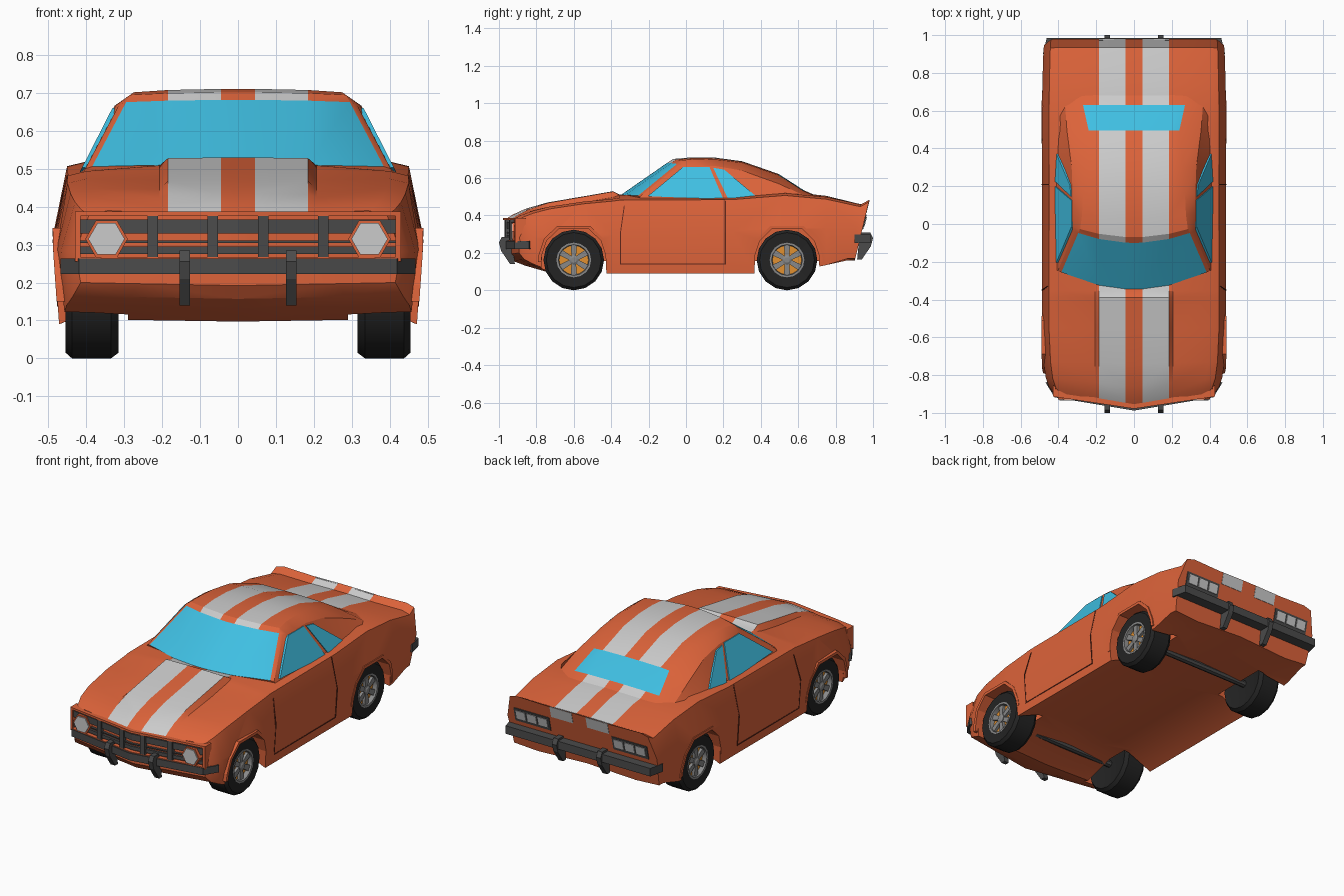
import bpy, bmesh, math

if "Cube" in bpy.data.objects:
    bpy.data.objects.remove(bpy.data.objects["Cube"])


def material(name, *rgb):
    m = bpy.data.materials.new(name)
    m.diffuse_color = (*rgb, 1)
    m.use_nodes = True
    m.node_tree.nodes["Principled BSDF"].inputs["Base Color"].default_value = m.diffuse_color
    return m


ORANGE = material("orange_paint", .72, .125, .042)
STRIPE = material("stripe_paint", .52, .52, .52)
GLASS = material("blue_glass", .05, .52, .76)
DARK = material("dark_trim", .07, .07, .07)
TYRE = material("tyre_rubber", .017, .017, .017)
AMBER = material("wheel_disc", .75, .28, .03)
LAMP = material("lamp", .6, .6, .6)
METAL = material("wheel_metal", .25, .25, .25)
SEAM = material("seam", .12, .02, .01)


def clamp(t):
    return max(0, min(1, t))


def loft(name, rings, mats, wrap=True, pick=None, smooth=False):
    """Skin rings of points, cap both ends, mirror over x = 0."""
    bm = bmesh.new()
    rows = [[bm.verts.new(p) for p in r] for r in rings]
    n = len(rows[0])
    for i in range(len(rows) - 1):
        for j in range(n if wrap else n - 1):
            k = (j + 1) % n
            f = bm.faces.new((rows[i][j], rows[i][k], rows[i + 1][k], rows[i + 1][j]))
            f.material_index = pick(i, j) if pick else 0
    bm.faces.new(rows[0])
    bm.faces.new(rows[-1])
    bmesh.ops.recalc_face_normals(bm, faces=bm.faces)
    if smooth:
        for f in bm.faces:
            f.smooth = True
        for e in bm.edges:
            e.smooth = e.calc_face_angle(0) < math.radians(28)
    me = bpy.data.meshes.new(name)
    bm.to_mesh(me)
    bm.free()
    for m in mats:
        me.materials.append(m)
    ob = bpy.data.objects.new(name, me)
    bpy.context.collection.objects.link(ob)
    ob.modifiers.new("mirror", 'MIRROR')
    return ob


def prism(name, pts, axis, a, b, mat):
    """Extrude a 2D outline: axis x takes (y, z), y takes (x, z), z takes (x, y)."""
    put = {'x': lambda p, t: (t, *p), 'y': lambda p, t: (p[0], t, p[1]), 'z': lambda p, t: (*p, t)}[axis]
    return loft(name, [[put(p, t) for p in pts] for t in (a, b)], [mat])


def lathe(name, profile, y, mat, sides=16):
    """Turn a (radius, x) profile about the wheel axis at y."""
    ang = [2 * math.pi * i / sides for i in range(sides)]
    return loft(name, [[(x, y + r * math.cos(t), .162 + r * math.sin(t)) for t in ang] for r, x in profile],
                [mat], smooth=True)


def vee(front, back, start, end):
    """Plan outline following the pointed nose between two x positions."""
    return [(start, front + .15 * start), (end, front + .15 * end), (end, back + .15 * end), (start, back + .15 * start)]


# Main body: y, top z, shoulder z, widest x, sill z
stations = [
    (-.955, .386, .378, .43, .20), (-.925, .405, .392, .45, .165), (-.86, .435, .412, .467, .14),
    (-.74, .470, .435, .479, .105), (-.55, .502, .462, .487, .09), (-.39, .530, .477, .487, .09),
    (-.355, .512, .482, .487, .09), (.25, .50, .485, .486, .09), (.53, .53, .507, .488, .09),
    (.75, .505, .487, .485, .135), (.935, .46, .447, .48, .17), (.98, .482, .472, .477, .17),
]
sections = []
for y, zc, zs, wm, zb in stations:
    bulge = .003 + .03 * clamp((y + .945) / .3) * (y < -.37)
    zf = .155 if y > -.6 else zb - .003
    ws, wb, sweep, rake = wm - .037, wm - .015, .15 * clamp((-y - .7) / .245), .24 * (y > .9)
    half = [(0, zc), (.045, zc), (.185, zc - .002), (.207, zc - bulge), (ws - .05, zs + .012), (ws, zs),
            (wm, .31 + .03 * y), (wb, zb), (wb - .15, max(zf, zb - .01)), (0, zf + .02 * (y > -.6) - .005 * (y < -.6))]
    sections.append([(x, y + sweep * x - rake * (zc - z), z) for x, z in half])
body = loft("body", sections, [ORANGE, STRIPE], False, lambda i, j: int(j == 1), True)

# Wheel arches, tyres, wheels and axles
half_arch = [(-.174, .10), (-.17, .19), (-.145, .265), (-.08, .328)]
arch = half_arch + [(-y, z) for y, z in reversed(half_arch)]
for end, yc in (("front", -.60), ("rear", .54)):
    inner = [(yc + y, z) for y, z in arch]
    cut = prism(end + "_arch_cutter", [(yc - .174, -.1)] + inner + [(yc + .174, -.1)], 'x', .29, .7, ORANGE)
    cut.hide_render = True
    cut.display_type = 'WIRE'
    b = body.modifiers.new("arch", 'BOOLEAN')
    b.object, b.solver = cut, 'EXACT'
    # Lip leans with the body side, so it ends flush at the sill
    lip = [(y, max(z, .15)) for y, z in arch]
    edge = [(yc + y * 1.1, .15 + (z - .15) * 1.09) for y, z in lip] + [(yc + y, z) for y, z in reversed(lip)]
    loft(end + "_arch_lip", [[(.462 + .07 * (min(z, .3) - .1) + d, y, z) for y, z in edge] for d in (-.02, .013)], [ORANGE])
    lathe(end + "_tyre", [(.09, .33), (.147, .315), (.162, .335), (.162, .438), (.147, .455), (.09, .452), (.085, .42)],
          yc, TYRE)
    lathe(end + "_rim", [(.093, .42), (.093, .454), (.082, .454), (.078, .424)], yc, METAL)
    lathe(end + "_wheel_disc", [(.079, .41), (.079, .428)], yc, AMBER)
    lathe(end + "_hub", [(.026, .42), (.026, .448), (.015, .454)], yc, METAL, 8)
    lathe(end + "_axle", [(.02, 0), (.02, .33)], yc, DARK, 8)
    for i in range(6):
        t = math.pi * (i / 3 + 1 / 6)
        c, s = math.cos(t), math.sin(t)
        blade = [(.02, -.012), (.085, -.017), (.085, .017), (.02, .012)]
        prism(end + "_spoke", [(yc + r * c - w * s, .162 + r * s + w * c) for r, w in blade], 'x', .424, .444, METAL)

# Cabin: y, centre z, roof edge x z, side top x z; the last section sinks into the deck
cabin = [
    (-.345, .512, .385, .506, .403, .500), (-.10, .682, .295, .676, .315, .667),
    (-.07, .702, .285, .695, .322, .668), (.03, .711, .275, .702, .325, .667),
    (.16, .709, .27, .699, .325, .664), (.30, .690, .26, .682, .33, .640),
    (.495, .622, .24, .616, .355, .570), (.63, .535, .27, .530, .365, .508), (.71, .50, .28, .495, .36, .48),
]
rings = []
for y, zc, we, ze, ws, zs in cabin:
    sweep = .6 * clamp((.13 - y) / .23)
    half = [(0, zc), (.045, zc), (.185, (zc * 2 + ze) / 3), (we, ze), (ws, zs), (.42, .475), (0, .45)]
    rings.append([(x, y + sweep * x * x, z) for x, z in half])


def cabin_paint(i, j):
    return 2 if j < 3 and i in (0, 6) else int(j == 1)


loft("cabin", rings, [ORANGE, STRIPE, GLASS], False, cabin_paint, True)

# Side windows, lying on the leaning cabin side
for name, pts in (("door_window", [(-.205, .503), (-.015, .66), (.125, .66), (.20, .487)]),
                  ("quarter_window", [(.145, .655), (.205, .645), (.37, .507), (.225, .49)])):
    loft(name, [[(.42 - .51 * (z - .475) + d, y, z) for y, z in pts] for d in (-.02, .006)], [GLASS])

# Door seam, following the body side
seam = []
for y, z in ((-.33, .45), (-.35, .31), (-.35, .14), (.21, .14), (.21, .31), (.21, .48)):
    x = .488 - (.31 - z) * .07 if z < .32 else .488 - (z - .31) * .215
    s = .003 if y < 0 else -.003
    seam.append([(x + d, y + e * s, z + e * .003) for d, e in ((-.006, -1), (.001, -1), (.001, 1), (-.006, 1))])
loft("door_seam", seam, [SEAM])

# Front: grille surround, bars, posts, headlights
for z in (.255, .375):
    prism("grille_surround", vee(-.978, -.935, 0, .43), 'z', z, z + .012, ORANGE)
prism("grille_end", vee(-.978, -.92, .415, .43), 'z', .255, .387, ORANGE)
for z, h in ((.330, .036), (.305, .006), (.275, .02)):
    prism("grille_bar", vee(-.968, -.94, 0, .415), 'z', z, z + h, DARK)
for x in (.067, .225):
    prism("grille_post", vee(-.978, -.94, x - .014, x + .014), 'z', .266, .375, DARK)
for name, r, y, mat in (("headlight_rim", .056, -.928, ORANGE), ("headlight", .048, -.934, LAMP)):
    prism(name, [(.347 + r * math.cos(i * math.pi / 3), .315 + r * math.sin(i * math.pi / 3)) for i in range(6)],
          'y', y, -.87, mat)

# Bumpers and overriders
prism("front_bumper", [(0, -.988), (.42, -.918), (.468, -.84), (.45, -.83), (.40, -.87), (0, -.93)],
      'z', .222, .263, DARK)
prism("rear_bumper", [(0, .986), (.462, .986), (.482, .90), (.44, .90), (0, .91)], 'z', .252, .298, DARK)
guard = [(-.985, .285), (-1, .255), (-.988, .21), (-.94, .14), (-.915, .14), (-.93, .285)]
prism("front_overrider", guard, 'x', .126, .155, DARK)
prism("rear_overrider", [(-y, z + .025) for y, z in guard], 'x', .126, .155, DARK)


# Tail lights and stripes on the raked tail
def tail(name, z0, z1, out, x, width, mat):
    rear = [(.98 - .24 * (.482 - z) + out, z) for z in (z0, z1)]
    prism(name, rear + [(y - .006 - out, z) for y, z in reversed(rear)], 'x', x, x + width, mat)


tail("tail_panel", .325, .405, .005, .20, .225, DARK)
for i in range(3):
    tail("tail_light", .342, .392, .009, .213 + i * .07, .058, LAMP)
tail("spoiler_stripe", .415, .479, .002, .045, .14, STRIPE)
